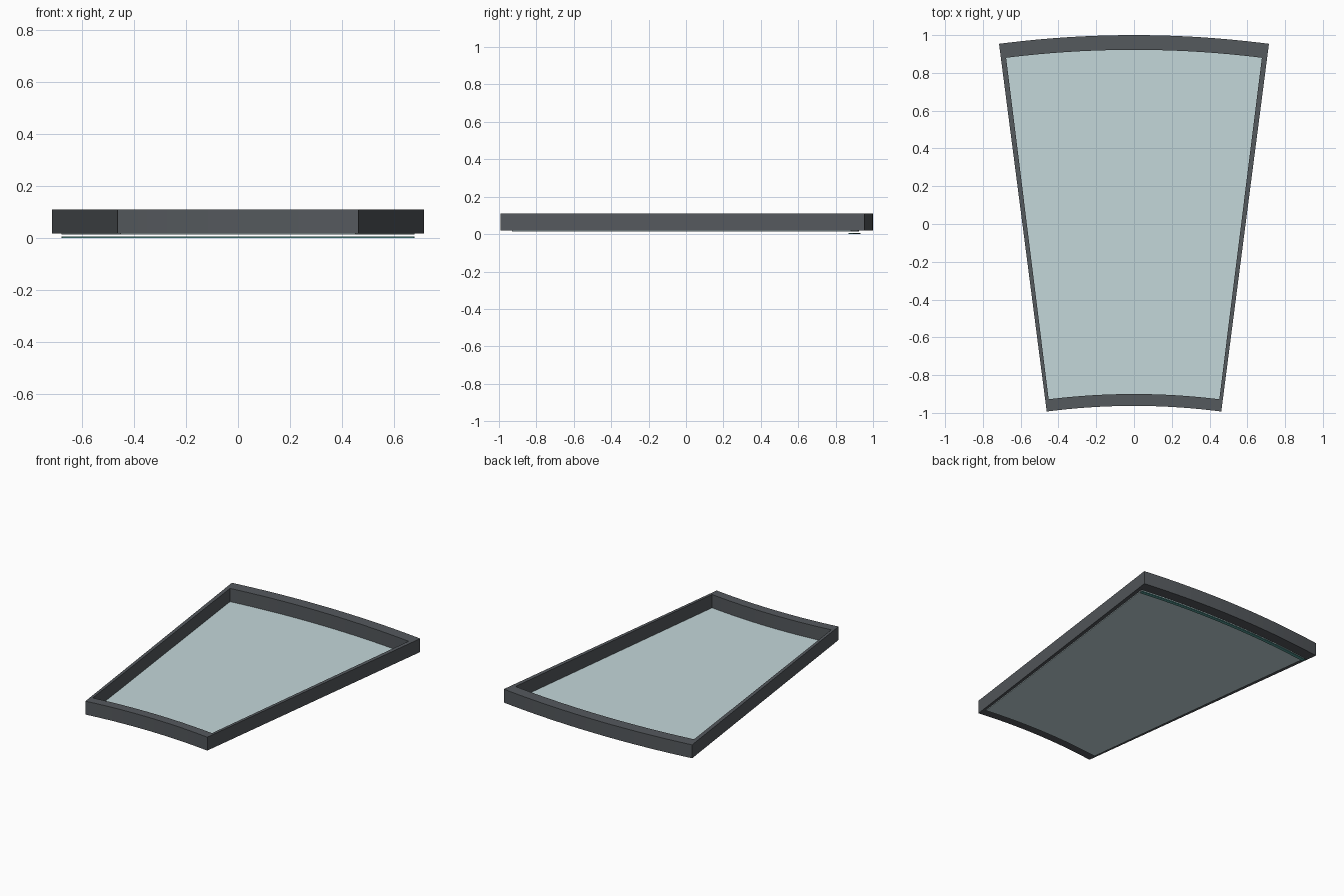
import bpy, bmesh
from math import sin, cos, radians

if "Cube" in bpy.data.objects:
    bpy.data.objects.remove(bpy.data.objects["Cube"])

CY = -4.555              # centre of the fan, on the y axis
R_IN, R_OUT = 3.592, 5.555
G_IN, G_OUT = 3.655, 5.477
A_OUT, A_GLASS = radians(7.39), radians(7.1)
N = 24


def material(name, colour):
    m = bpy.data.materials.new(name)
    m.diffuse_color = colour
    m.use_nodes = True
    m.node_tree.nodes["Principled BSDF"].inputs["Base Color"].default_value = m.diffuse_color
    return m


def arc(r, a, z):
    return [(r * sin(a * (2 * i / N - 1)), CY + r * cos(a * (2 * i / N - 1)), z)
            for i in range(N + 1)]


def finish(name, bm, mat):
    bmesh.ops.recalc_face_normals(bm, faces=bm.faces)
    me = bpy.data.meshes.new(name)
    bm.to_mesh(me)
    bm.free()
    me.materials.append(mat)
    ob = bpy.data.objects.new(name, me)
    bpy.context.collection.objects.link(ob)
    return ob


def ring(bm, r0, r1, a, z):
    return [bm.verts.new(p) for p in arc(r0, a, z) + arc(r1, a, z)[::-1]]


def bridge(bm, p, q):
    for i in range(len(p)):
        j = (i + 1) % len(p)
        bm.faces.new((p[i], p[j], q[j], q[i]))


def sector(name, r0, r1, a, z0, z1, mat):
    bm = bmesh.new()
    low, high = ring(bm, r0, r1, a, z0), ring(bm, r0, r1, a, z1)
    bridge(bm, low, high)
    for loop in (low, high):       # strips of quads between the two arcs
        for i in range(N):
            k = 2 * N + 1 - i
            bm.faces.new((loop[i], loop[i + 1], loop[k - 1], loop[k]))
    return finish(name, bm, mat)


dark = material("dark_metal", (0.09, 0.10, 0.11, 1))
pane = material("pale_glass", (0.55, 0.68, 0.70, 0.45))
teal = material("teal_edge", (0.10, 0.35, 0.33, 1))

# Fan-shaped frame with an open centre
bm = bmesh.new()
loops = [ring(bm, R_IN, R_OUT, A_OUT, 0.018), ring(bm, R_IN, R_OUT, A_OUT, 0.11),
         ring(bm, G_IN, G_OUT, A_GLASS, 0.11), ring(bm, G_IN, G_OUT, A_GLASS, 0.018)]
for k in range(4):
    bridge(bm, loops[k], loops[(k + 1) % 4])
finish("frame", bm, dark)

# Glass pane set just under the opening
sector("glass_pane", G_IN - 0.002, G_OUT + 0.002, A_GLASS, 0.013, 0.019, pane)

# Thin drip strip below the outer edge of the glass
sector("drip_strip", G_OUT - 0.012, G_OUT + 0.012, A_GLASS, 0.0, 0.006, teal)
